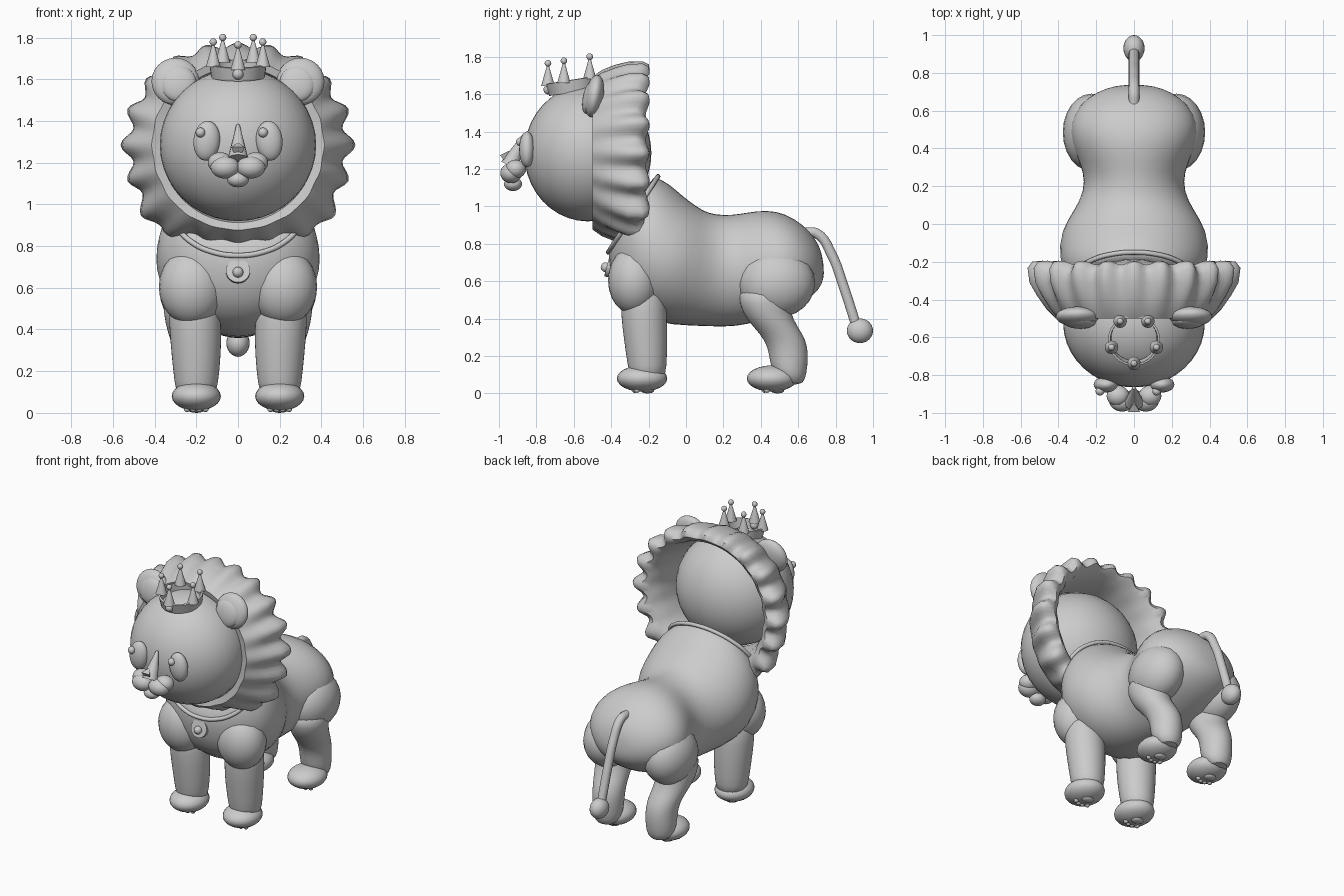
import bpy, bmesh
from math import sin, cos, pi, radians
from mathutils import Vector, Matrix

cube = bpy.data.objects.get("Cube")
if cube:
    bpy.data.objects.remove(cube)

grey = bpy.data.materials.new("plain_grey")
grey.use_nodes = True
grey.diffuse_color = (0.6, 0.6, 0.6, 1)
grey.node_tree.nodes["Principled BSDF"].inputs["Base Color"].default_value = (0.6, 0.6, 0.6, 1)


def finish(name, bm, subsurf=0):
    bmesh.ops.recalc_face_normals(bm, faces=bm.faces)
    mesh = bpy.data.meshes.new(name)
    bm.to_mesh(mesh)
    bm.free()
    obj = bpy.data.objects.new(name, mesh)
    bpy.context.collection.objects.link(obj)
    mesh.materials.append(grey)
    if subsurf:
        obj.modifiers.new("Subdivision", 'SUBSURF').levels = subsurf
    bpy.ops.object.select_all(action='DESELECT')
    obj.select_set(True)
    bpy.context.view_layer.objects.active = obj
    bpy.ops.object.shade_smooth_by_angle(angle=radians(50))
    return obj


def place(loc, tilt=0, size=(1, 1, 1), roll=0):
    return (Matrix.Translation(loc) @ Matrix.Rotation(radians(roll), 4, 'Y')
            @ Matrix.Rotation(radians(tilt), 4, 'X') @ Matrix.Diagonal((*size, 1)))


def ball(name, loc, size, tilt=0, seg=24, roll=0):
    bm = bmesh.new()
    bmesh.ops.create_uvsphere(bm, u_segments=seg, v_segments=seg // 2, radius=1,
                              matrix=place(loc, tilt, size, roll))
    return finish(name, bm)


def cone(name, loc, r1, r2, depth, tilt=0, seg=12):
    bm = bmesh.new()
    bmesh.ops.create_cone(bm, cap_ends=True, segments=seg, radius1=r1, radius2=r2,
                          depth=depth, matrix=place(loc, tilt))
    return finish(name, bm)


def loft(name, rings, closed=False, subsurf=0):
    """Bridge equal-length rings of points into one skin."""
    bm = bmesh.new()
    loops = [[bm.verts.new(p) for p in ring] for ring in rings]
    n = len(loops[0])
    pairs = list(zip(loops, loops[1:])) + ([(loops[-1], loops[0])] if closed else [])
    for a, b in pairs:
        for i in range(n):
            j = (i + 1) % n
            bm.faces.new((a[i], a[j], b[j], b[i]))
    if not closed:
        bm.faces.new(loops[0])
        bm.faces.new(loops[-1])
    return finish(name, bm, subsurf)


def tilted_ring(yt, zt, yb, zb, half_width, n=24):
    top, low = Vector((0, yt, zt)), Vector((0, yb, zb))
    mid, up = (top + low) / 2, (top - low) / 2
    return [mid + up * cos(a) + Vector((half_width * sin(a), 0, 0))
            for a in (2 * pi * i / n for i in range(n))]


def flat_ring(x, y, z, rx, ry, n=20):
    return [(x + rx * cos(2 * pi * i / n), y + ry * sin(2 * pi * i / n), z) for i in range(n)]


def tube(name, points, radius, cyclic=False):
    curve = bpy.data.curves.new(name, 'CURVE')
    curve.dimensions = '3D'
    curve.bevel_depth, curve.bevel_resolution = radius, 3
    curve.use_fill_caps = True
    curve.resolution_u = 6
    spline = curve.splines.new('BEZIER')
    spline.bezier_points.add(len(points) - 1)
    for bp, p in zip(spline.bezier_points, points):
        bp.co = p
        bp.handle_left_type = bp.handle_right_type = 'AUTO'
    spline.use_cyclic_u = cyclic
    curve.materials.append(grey)
    obj = bpy.data.objects.new(name, curve)
    bpy.context.collection.objects.link(obj)
    return obj


# Body: tilted sections given as top point, bottom point and half width
body = [(-.175, 1.16, -.41, .79, .28), (-.165, 1.16, -.415, .76, .295),
        (-.09, 1.125, -.41, .62, .37),
        (-.02, 1.06, -.34, .46, .40), (.06, 1.0, -.16, .37, .395),
        (.12, .965, .02, .36, .32), (.2, .955, .15, .355, .265),
        (.28, .96, .27, .355, .268), (.38, .98, .38, .38, .315),
        (.48, .98, .49, .42, .345), (.58, .94, .59, .46, .325),
        (.66, .87, .68, .52, .25), (.71, .8, .73, .58, .15), (.73, .73, .74, .65, .06)]
loft("body", [tilted_ring(*s) for s in body], subsurf=1)

# Collar with medallion
tube("collar", tilted_ring(-.15, 1.16, -.415, .755, .305, 16), .013, True)
cone("medallion", (0, -.412, .68), .058, .058, .022, tilt=75, seg=24)
ball("medallion_stud", (0, -.43, .675), (.026,) * 3, seg=16)

# Head
ball("head", (0, -.525, 1.285), (.375, .34, .365), seg=40)

# Mane: smooth around the face, swelling into rounded lobes along the back rim
LOBES, STEPS = 20, 8
profile = [(.36, -.44, 0), (.372, -.49, 0), (.41, -.5, .1), (.45, -.45, .3), (.485, -.38, .6),
           (.51, -.31, .9), (.515, -.25, 1), (.495, -.215, .9), (.455, -.205, .6),
           (.415, -.235, .3), (.39, -.31, 0)]
mane = []
for i in range(LOBES * STEPS):
    a = 2 * pi * i / (LOBES * STEPS)
    lobe = cos(a * LOBES)
    side = abs(sin(a)) ** 1.5
    low_corner = max(0, 1 - abs(abs(a - pi) - .8) / .4)
    ring = []
    for r, y, w in profile:
        rad = r * (1 - .07 * w + .11 * side * w) + w * ((.012 + .016 * side) * lobe + .05 * low_corner)
        ring.append((rad * sin(a), y + .018 * w * lobe * (y > -.3), 1.285 + rad * cos(a)))
    mane.append(ring)
loft("mane", mane, closed=True)

# Ears, eyes and muzzle
for side, s in (("left", 1), ("right", -1)):
    ball(side + "_ear", (s * .3, -.49, 1.59), (.115, .05, .115), tilt=-10)
    ball(side + "_inner_ear", (s * .285, -.52, 1.58), (.085, .032, .088), tilt=-10)
    ball(side + "_eye", (s * .15, -.85, 1.305), (.064, .042, .096), roll=s * -5)
    ball(side + "_eye_glint", (s * .15 - .03, -.885, 1.345), (.024,) * 3, seg=14)
    ball(side + "_cheek", (s * .085, -.91, 1.2), (.06, .055, .05))
    ball(side + "_muzzle", (s * .062, -.935, 1.178), (.07, .058, .054))
ball("lower_lip", (0, -.925, 1.12), (.052, .048, .038))
cone("nose_bridge", (0, -.905, 1.3), .05, .008, .18, tilt=-25)
cone("nose_tip", (0, -.965, 1.255), .014, .036, .06, tilt=25, seg=3)

# Crown: tilted open band carrying five spikes
TILT = Matrix.Translation((0, -.61, 1.645)) @ Matrix.Rotation(radians(9), 4, 'X')


def crown_ring(radius, z):
    return [TILT @ Vector(p) for p in flat_ring(0, 0, z, radius, radius, 32)]


loft("crown_band", [crown_ring(*p) for p in
     ((.128, -.035), (.138, .03), (.126, .032), (.12, -.033))], closed=True)
for k in range(5):
    a = 2 * pi * k / 5 - pi / 2
    base = TILT @ Vector((.125 * cos(a), .125 * sin(a), .03))
    cone("crown_spike", base + Vector((0, 0, .045)), .036, .005, .11)
    ball("crown_bead", base + Vector((0, 0, .11)), (.018,) * 3, seg=12)
ball("crown_gem", (0, -.735, 1.625), (.027,) * 3, seg=16)

# Legs and paws
front_leg = [(.215, -.235, .62, .12, .12), (.205, -.225, .42, .128, .125),
             (.2, -.215, .28, .12, .117), (.2, -.207, .14, .106, .105), (.2, -.205, .06, .09, .09)]
hind_leg = [(.24, .42, .58, .12, .14), (.235, .415, .48, .125, .135), (.225, .45, .39, .115, .125),
            (.21, .51, .32, .105, .115), (.2, .545, .25, .1, .108), (.2, .55, .17, .098, .103),
            (.2, .555, .1, .095, .09), (.2, .58, .045, .06, .045)]
for side, s in (("left", 1), ("right", -1)):
    ball(side + "_shoulder", (s * .22, -.275, .605), (.16, .142, .185))
    ball(side + "_thigh", (s * .225, .485, .59), (.152, .205, .185))
    for kind, rings, y in (("front", front_leg, -.235), ("hind", hind_leg, .46)):
        loft(f"{side}_{kind}_leg", [flat_ring(s * x, *rest) for x, *rest in rings], subsurf=1)
        ball(f"{side}_{kind}_paw", (s * .2, y, .08), (.118, .135, .07))
        # Pads under each paw
        ball("paw_pad", (s * .2, y + .03, .014), (.04, .035, .014), seg=12)
        for k in (-1.5, -.5, .5, 1.5):
            ball("toe_pad", (s * .2 + k * .03, y - .045 + .012 * abs(k), .018), (.015, .017, .015), seg=10)

# Tail
tube("tail", [(0, .63, .86), (0, .7, .855), (0, .78, .74), (0, .84, .58), (0, .905, .38)], .028)
ball("tail_tuft", (0, .93, .335), (.056, .07, .066))
